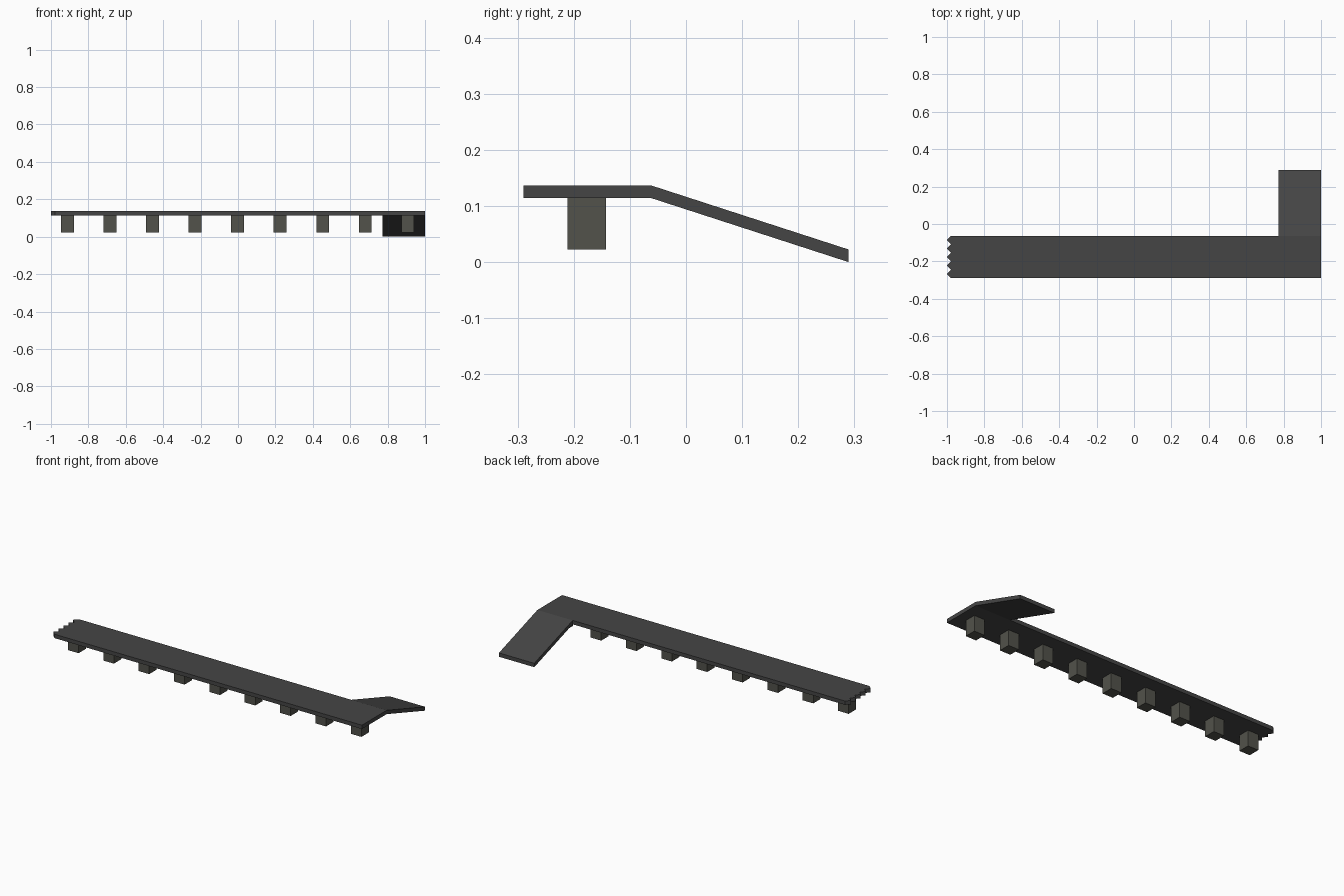
import bpy, bmesh
from mathutils import Vector

if "Cube" in bpy.data.objects:
    bpy.data.objects.remove(bpy.data.objects["Cube"])


def material(name, rgb):
    m = bpy.data.materials.new(name)
    m.diffuse_color = (*rgb, 1)
    m.use_nodes = True
    m.node_tree.nodes["Principled BSDF"].inputs["Base Color"].default_value = m.diffuse_color
    return m


def prism(name, outline, direction, mat):
    """Extrude a planar outline of 3D points along a direction."""
    bm = bmesh.new()
    face = bm.faces.new([bm.verts.new(p) for p in outline])
    ext = bmesh.ops.extrude_face_region(bm, geom=[face])
    bmesh.ops.translate(bm, vec=Vector(direction),
                        verts=[v for v in ext["geom"] if isinstance(v, bmesh.types.BMVert)])
    bmesh.ops.recalc_face_normals(bm, faces=bm.faces)
    mesh = bpy.data.meshes.new(name)
    bm.to_mesh(mesh)
    bm.free()
    mesh.materials.append(mat)
    obj = bpy.data.objects.new(name, mesh)
    bpy.context.collection.objects.link(obj)
    return obj


deck_mat = material("dark_deck", (0.06, 0.06, 0.06))
post_mat = material("post_grey", (0.085, 0.085, 0.07))

Y0, Y1, Y2 = -0.29, -0.063, 0.29      # deck front, deck back, ramp foot
TOP, THICK = 0.137, 0.0225
BOTTOM = TOP - THICK

# Long flat deck with a broken, saw-toothed left end
teeth = 5
step = (Y1 - Y0) / (2 * teeth)
zigzag = [(-1.0 if i % 2 else -0.978, Y1 - i * step, BOTTOM) for i in range(2 * teeth + 1)]
prism("deck", zigzag + [(1, Y0, BOTTOM), (1, Y1, BOTTOM)], (0, 0, THICK), deck_mat)

# Sloping ramp down to the ground at the right end
prism("ramp", [(0.773, Y1, BOTTOM), (0.773, Y1, TOP),
               (0.773, Y2, THICK), (0.773, Y2, 0)], (0.227, 0, 0), deck_mat)

# Row of square support posts
W = 0.034
for i in range(9):
    x, y = -0.912 + i * 0.2274, -0.177
    base = [(x - W, y - W, 0.023), (x + W, y - W, 0.023),
            (x + W, y + W, 0.023), (x - W, y + W, 0.023)]
    prism(f"support_post_{i + 1}", base, (0, 0, BOTTOM - 0.023), post_mat)
